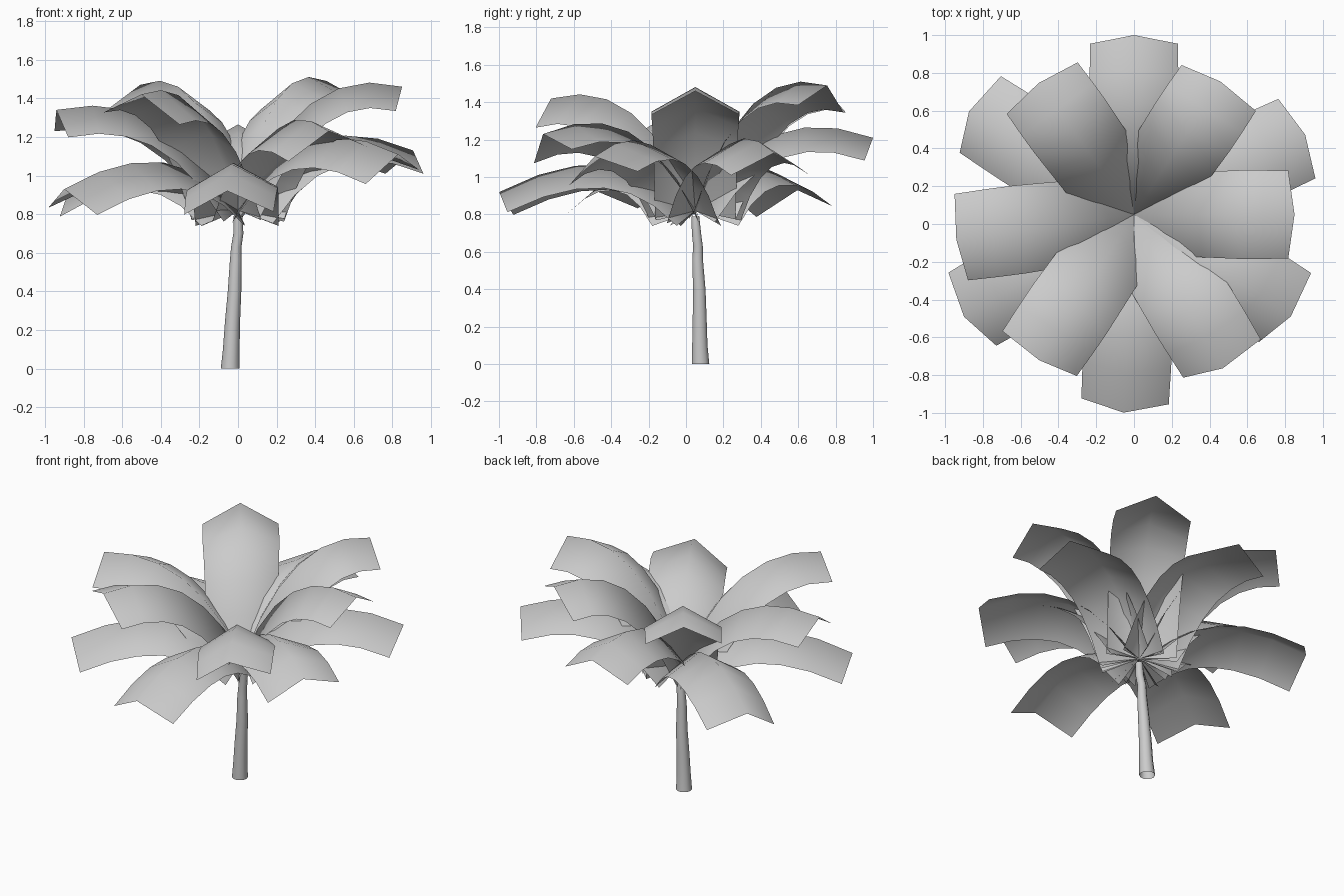
import bpy, bmesh
from math import cos, sin, radians, pi
from mathutils import Vector, Matrix

if "Cube" in bpy.data.objects:
    bpy.data.objects.remove(bpy.data.objects["Cube"])

CROWN = Vector((0.0, 0.05, 0.82))


def finish(bm, name):
    bmesh.ops.recalc_face_normals(bm, faces=bm.faces)
    me = bpy.data.meshes.new(name)
    bm.to_mesh(me)
    bm.free()
    ob = bpy.data.objects.new(name, me)
    bpy.context.collection.objects.link(ob)
    for p in me.polygons:
        p.use_smooth = True
    return ob


def add_leaf(bm, angle, reach, tip_z, lift, roll, widths, fold=0.56):
    """Folded strip along an arched spine: ridge in the middle, sides drop."""
    out = Vector((cos(angle), sin(angle), 0))
    side = Vector((-sin(angle), cos(angle), 0))
    up = Vector((0, 0, 1))
    foot = Vector((CROWN.x, CROWN.y, 0))
    p0 = CROWN
    p1 = foot + out * reach * 0.38 + up * (tip_z + lift)
    p2 = foot + out * reach + up * tip_z
    rows, n = [], len(widths) - 1
    for i, w in enumerate(widths):
        t = i / n
        p = p0 * (1 - t) ** 2 + p1 * 2 * t * (1 - t) + p2 * t * t
        tangent = ((p1 - p0) * (1 - t) + (p2 - p1) * t).normalized()
        turn = Matrix.Rotation(roll * t, 3, tangent)
        s = turn @ side * w
        d = turn @ tangent.cross(side) * w * fold
        rows.append([bm.verts.new(q) for q in (p - s - d, p, p + s - d)])
    for a, b in zip(rows, rows[1:]):
        for k in range(2):
            bm.faces.new((a[k], a[k + 1], b[k + 1], b[k]))


# Trunk: slightly crooked tapering tube (x, y, z, radius)
PATH = [(-0.04, 0.078, 0, 0.049), (-0.035, 0.074, 0.10, 0.043),
        (-0.028, 0.073, 0.25, 0.039), (-0.018, 0.071, 0.40, 0.035),
        (-0.012, 0.062, 0.56, 0.030), (-0.009, 0.064, 0.63, 0.027),
        (0.002, 0.056, 0.70, 0.026), (0.0, 0.05, 0.79, 0.022)]
bm = bmesh.new()
SIDES = 10
rings = [[bm.verts.new((x + r * cos(2 * pi * k / SIDES), y + r * sin(2 * pi * k / SIDES), z))
          for k in range(SIDES)] for x, y, z, r in PATH]
for a, b in zip(rings, rings[1:]):
    for k in range(SIDES):
        j = (k + 1) % SIDES
        bm.faces.new((a[k], a[j], b[j], b[k]))
finish(bm, "trunk")

# Leaves: angle, reach, tip height, arch lift, roll
# Their wide feet cross each other at the crown and poke out below it
WIDTHS = (0.215, 0.22, 0.225, 0.23, 0.235, 0.235, 0.232)
UPPER = [(0, 0.85, 1.46, 0.14, 0), (57, 0.84, 1.49, 0.14, -5),
         (126, 0.86, 1.47, 0.14, 0), (188, 0.95, 1.34, 0.13, -4),
         (237, 0.92, 1.42, 0.14, -8), (300, 0.94, 1.23, 0.23, 10)]
LOWER = [(25, 1.0, 1.13, 0.25, 0), (90, 0.95, 1.21, 0.22, 0),
         (148, 1.03, 0.93, 0.33, -8), (211, 1.05, 0.93, 0.33, -5),
         (267, 1.05, 0.92, 0.34, 2), (327, 0.99, 1.11, 0.27, 10)]
for name, group in (("upper_leaf", UPPER), ("lower_leaf", LOWER)):
    for deg, reach, tip_z, lift, roll in group:
        bm = bmesh.new()
        add_leaf(bm, radians(deg), reach, tip_z, lift, radians(roll), WIDTHS)
        finish(bm, name)
